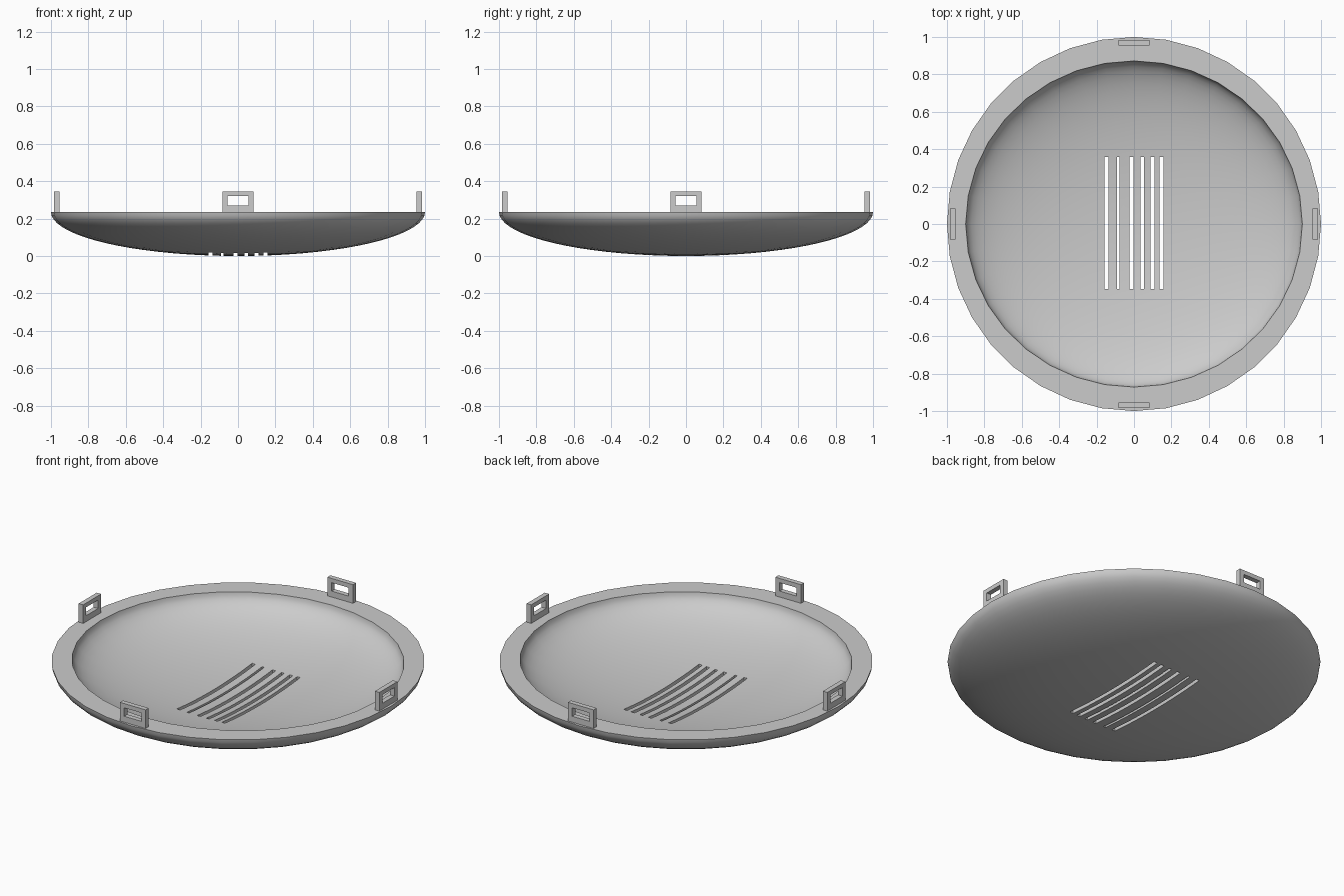
import bpy, bmesh
from math import sin, cos, pi, radians
from mathutils import Matrix

if "Cube" in bpy.data.objects:
    bpy.data.objects.remove(bpy.data.objects["Cube"], do_unlink=True)

RIM_Z = 0.235
SEGMENTS, RINGS = 36, 18

grey = bpy.data.materials.new("light_grey")
grey.use_nodes = True
grey.diffuse_color = (0.6, 0.6, 0.6, 1)
grey.node_tree.nodes["Principled BSDF"].inputs["Base Color"].default_value = (0.6, 0.6, 0.6, 1)


def make_object(name, bm):
    bmesh.ops.recalc_face_normals(bm, faces=bm.faces)
    mesh = bpy.data.meshes.new(name)
    bm.to_mesh(mesh)
    bm.free()
    mesh.materials.append(grey)
    obj = bpy.data.objects.new(name, mesh)
    bpy.context.collection.objects.link(obj)
    return obj


def half_ellipsoid(bm, rx, ry, depth):
    """Open lower half of an ellipsoid; returns its rim vertices."""
    pole = bm.verts.new((0, 0, RIM_Z - depth))
    previous = None
    for i in range(1, RINGS + 1):
        a = i / RINGS * pi / 2
        ring = [bm.verts.new((rx * sin(a) * cos(2 * pi * j / SEGMENTS),
                              ry * sin(a) * sin(2 * pi * j / SEGMENTS),
                              RIM_Z - depth * cos(a))) for j in range(SEGMENTS)]
        for j in range(SEGMENTS):
            k = (j + 1) % SEGMENTS
            if previous:
                bm.faces.new((previous[j], previous[k], ring[k], ring[j]))
            else:
                bm.faces.new((pole, ring[k], ring[j]))
        previous = ring
    return previous


# Dish: outer and inner shells joined by a flat rim
bm = bmesh.new()
outer = half_ellipsoid(bm, 1.0, 1.0, RIM_Z)
inner = half_ellipsoid(bm, 0.9, 0.872, 0.213)
for j in range(SEGMENTS):
    k = (j + 1) % SEGMENTS
    bm.faces.new((outer[j], outer[k], inner[k], inner[j]))
dish = make_object("dish", bm)

# Slots through the floor of the dish
bm = bmesh.new()
for x, width in ((-0.147, 0.021), (-0.085, 0.014), (-0.014, 0.021),
                 (0.044, 0.018), (0.099, 0.021), (0.147, 0.021)):
    bmesh.ops.create_cube(bm, size=1, matrix=Matrix.Translation((x, 0.005, 0.03))
                          @ Matrix.Diagonal((width, 0.704, 0.2, 1)))
cutter = make_object("slot_cutter", bm)
cutter.hide_render = True
cut = dish.modifiers.new("slots", "BOOLEAN")
cut.operation = "DIFFERENCE"
cut.solver = "EXACT"
cut.object = cutter

bpy.ops.object.select_all(action="DESELECT")
dish.select_set(True)
bpy.context.view_layer.objects.active = dish
bpy.ops.object.modifier_apply(modifier="slots")
bpy.data.objects.remove(cutter, do_unlink=True)
bpy.ops.object.shade_smooth_by_angle(angle=radians(30))


# Clip tabs: upright frames with a rectangular window, standing on the rim
def clip_tab(name, angle):
    bm = bmesh.new()

    def rectangle(half, low, high):
        return [bm.verts.new((x, -0.984, z)) for x, z in
                ((-half, low), (half, low), (half, high), (-half, high))]

    border = rectangle(0.084, RIM_Z - 0.005, 0.345)
    window = rectangle(0.056, 0.27, 0.32)
    faces = [bm.faces.new((border[i], border[(i + 1) % 4], window[(i + 1) % 4], window[i]))
             for i in range(4)]
    extruded = bmesh.ops.extrude_face_region(bm, geom=faces, use_keep_orig=True)["geom"]
    bmesh.ops.translate(bm, vec=(0, 0.029, 0),
                        verts=[g for g in extruded if isinstance(g, bmesh.types.BMVert)])
    bm.transform(Matrix.Rotation(angle, 4, "Z"))
    make_object(name, bm)


for n, name in enumerate(("front_tab", "left_tab", "back_tab", "right_tab")):
    clip_tab(name, n * pi / 2)
